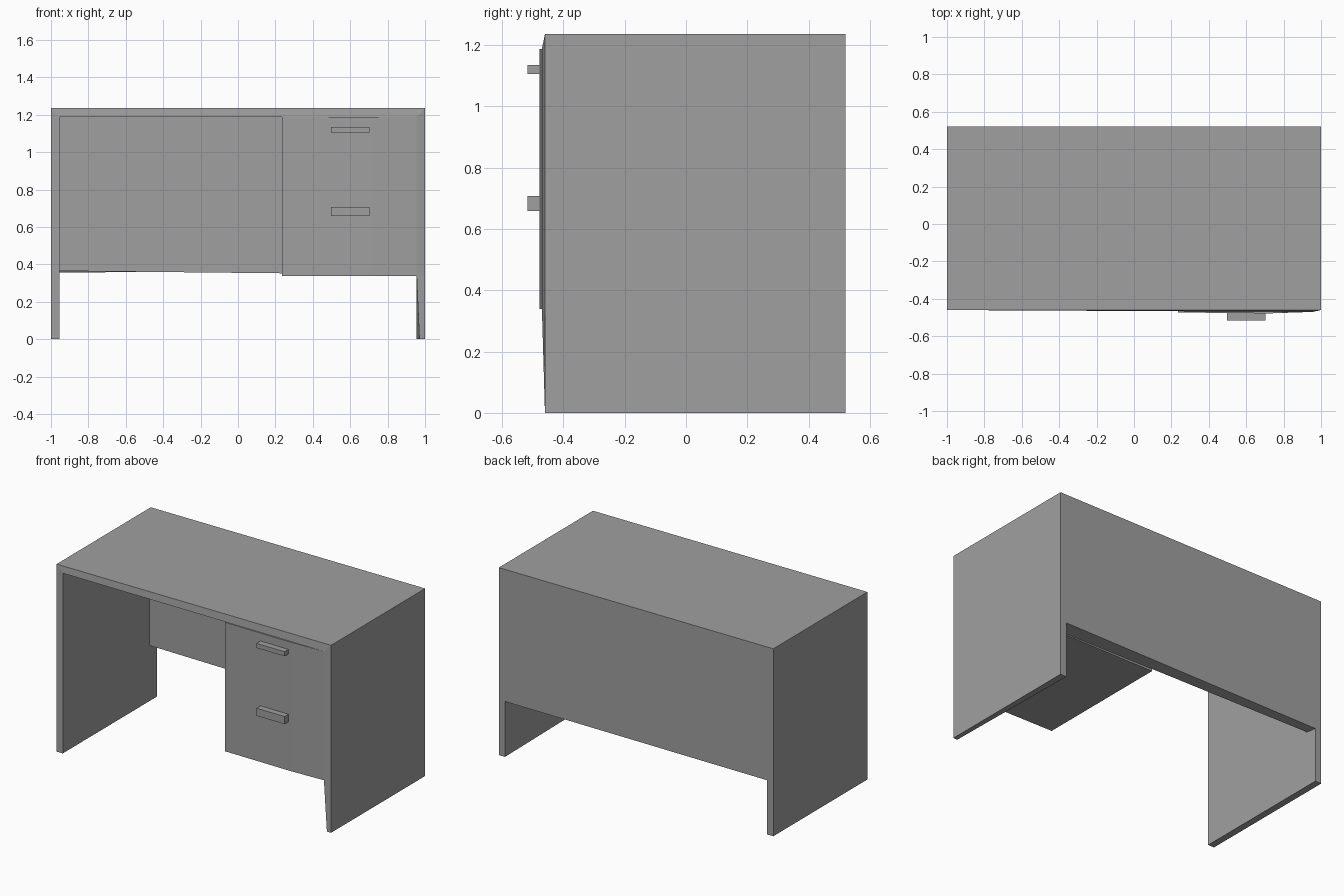
import bpy
import bmesh

cube = bpy.data.objects.get("Cube")
if cube:
    bpy.data.objects.remove(cube, do_unlink=True)

grey = bpy.data.materials.new("plain_grey")
grey.use_nodes = True
colour = (0.35, 0.35, 0.35, 1)
grey.diffuse_color = colour
grey.node_tree.nodes["Principled BSDF"].inputs["Base Color"].default_value = colour

FRONT, BACK, HEIGHT, UNDER, INNER = -0.46, 0.52, 1.235, 1.187, 0.955


def finish(name, bm):
    bmesh.ops.recalc_face_normals(bm, faces=bm.faces)
    mesh = bpy.data.meshes.new(name)
    bm.to_mesh(mesh)
    bm.free()
    mesh.materials.append(grey)
    obj = bpy.data.objects.new(name, mesh)
    bpy.context.collection.objects.link(obj)
    return obj


def prism(name, lower, upper):
    """Solid between two matching loops of points."""
    bm = bmesh.new()
    a = [bm.verts.new(p) for p in lower]
    b = [bm.verts.new(p) for p in upper]
    bm.faces.new(a)
    bm.faces.new(b)
    for i in range(len(a)):
        j = (i + 1) % len(a)
        bm.faces.new((a[i], a[j], b[j], b[i]))
    return finish(name, bm)


def column(name, plan, z0, z1):
    return prism(name, [(x, y, z0) for x, y in plan], [(x, y, z1) for x, y in plan])


# Top and both side panels as one arch, with the right front edge drawn forward
outer = [(-1, 0), (-1, HEIGHT), (1, HEIGHT), (1, 0.34), (1, 0)]
inner = [(-INNER, 0), (-INNER, UNDER), (INNER, UNDER), (INNER, 0.34), (INNER, 0)]
bm = bmesh.new()
loops = []
for points, y in ((outer, FRONT), (inner, FRONT), (inner, BACK), (outer, BACK)):
    loops.append([bm.verts.new((x, y, z)) for x, z in points])
for v in loops[1][2:4]:
    v.co.y = -0.47
loops[1][4].co.x = 0.97
for k in range(4):
    a, b = loops[k], loops[(k + 1) % 4]
    for i in range(len(outer) - 1):
        bm.faces.new((a[i], a[i + 1], b[i + 1], b[i]))
for end in (0, -1):
    bm.faces.new([loop[end] for loop in loops])
finish("desk_top_and_sides", bm)

# Back panel, with a slightly uneven lower edge
plan = [(-INNER, 0.445), (INNER, 0.445), (INNER, BACK), (-INNER, BACK)]
heights = (0.365, 0.345, 0.365, 0.357)
prism("back_panel",
      [(x, y, z) for (x, y), z in zip(plan, heights)],
      [(x, y, UNDER) for x, y in plan])

# Drawer cabinet with a faintly bowed front
column("drawer_cabinet",
       [(0.235, -0.473), (0.72, -0.478), (INNER, -0.47), (INNER, 0.445), (0.235, 0.445)],
       0.338, UNDER)

# Drawer handles
handle = [(0.497, -0.517), (0.702, -0.517), (0.702, -0.47), (0.497, -0.47)]
for name, z0, z1 in (("upper_handle", 1.105, 1.135), ("lower_handle", 0.658, 0.708)):
    column(name, handle, z0, z1)
